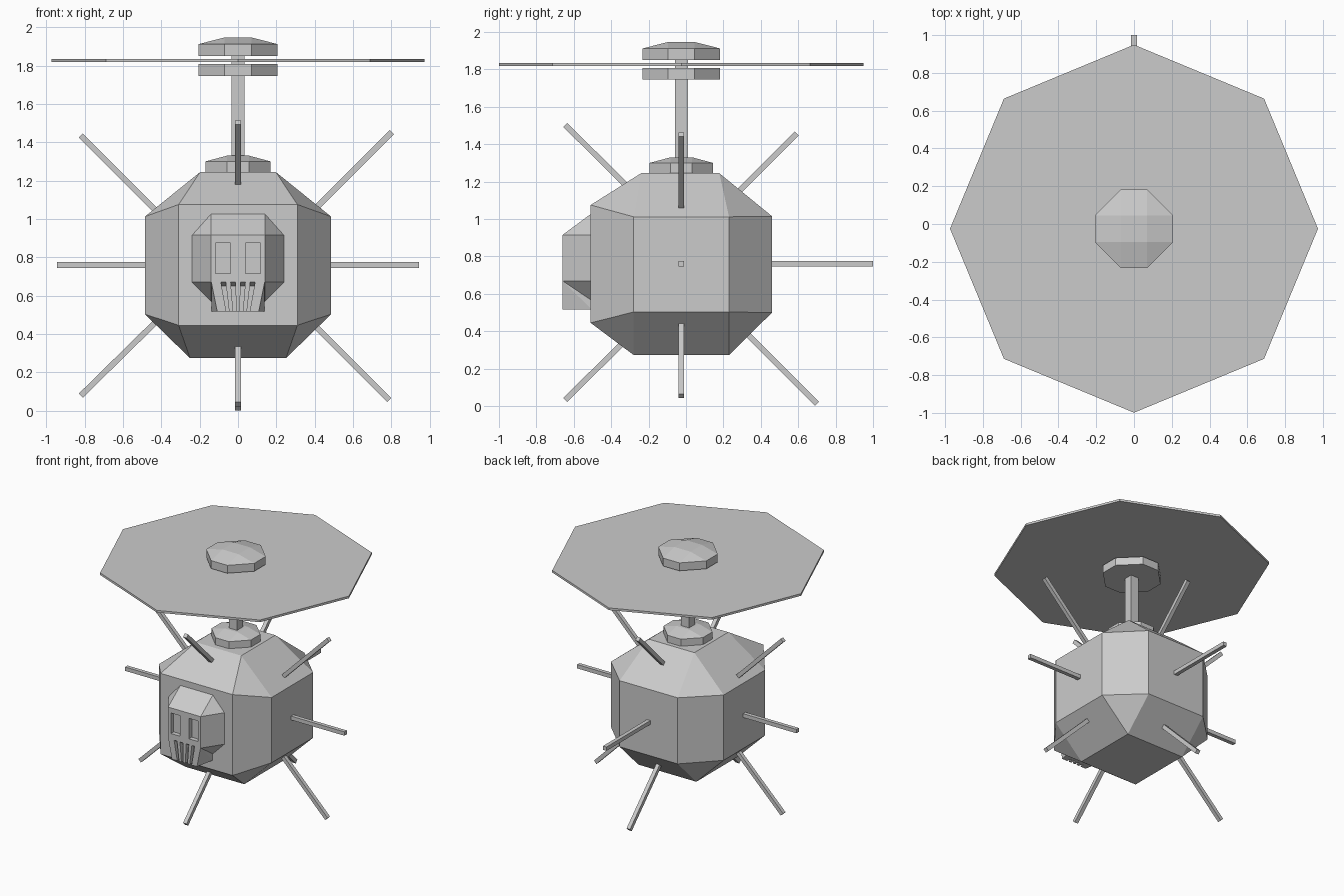
import bpy, bmesh
from mathutils import Vector, Matrix

if "Cube" in bpy.data.objects:
    bpy.data.objects.remove(bpy.data.objects["Cube"])

CY = -0.025  # depth centre of body and rotor


def finish(name, bm):
    bmesh.ops.recalc_face_normals(bm, faces=bm.faces)
    mesh = bpy.data.meshes.new(name)
    bm.to_mesh(mesh)
    bm.free()
    ob = bpy.data.objects.new(name, mesh)
    bpy.context.collection.objects.link(ob)
    return ob


def hull(name, points):
    bm = bmesh.new()
    for p in points:
        bm.verts.new(p)
    bmesh.ops.convex_hull(bm, input=bm.verts)
    bmesh.ops.dissolve_limit(bm, angle_limit=0.01, verts=bm.verts, edges=bm.edges)
    return finish(name, bm)


def box(name, x, y, z):
    return hull(name, [(a, b, c) for a in x for b in y for c in z])


def cap(name, r, f, z0, z1, ztop=None):
    """Square with cut corners, optionally with a faceted crown."""
    ring = [(sx * a, CY + sy * b) for a, b in ((r, f), (f, r))
            for sx in (-1, 1) for sy in (-1, 1)]
    pts = [(x, y, z) for x, y in ring for z in (z0, z1)]
    if ztop:
        pts += [(sx * f, CY + sy * f, ztop) for sx in (-1, 1) for sy in (-1, 1)]
    return hull(name, pts)


def spike(name, a, b, w=0.03):
    a, b = Vector(a), Vector(b)
    d = b - a
    rot = d.to_track_quat('Z', 'Y').to_matrix().to_4x4()
    bm = bmesh.new()
    bmesh.ops.create_cube(bm, size=1, matrix=Matrix.Translation((a + b) / 2) @ rot
                          @ Matrix.Diagonal((w, w, d.length, 1)))
    return finish(name, bm)


def cut(target, cutters):
    for c in cutters:
        c.hide_render = True
        m = target.modifiers.new("cut", 'BOOLEAN')
        m.operation, m.solver, m.object = 'DIFFERENCE', 'EXACT', c
    bpy.context.view_layer.objects.active = target
    for m in list(target.modifiers):
        bpy.ops.object.modifier_apply(modifier=m.name)
    for c in cutters:
        bpy.data.objects.remove(c)


# Body: six flat panels joined by bevel facets and corner triangles
body = []
for s in (-1, 1):
    body += [(s * .31, -.51, z) for z in (.445, 1.075)]
    body += [(s * .25, .46, z) for z in (.5, 1.015)]
    body += [(s * .486, y, z) for y in (-.28, .23) for z in (.503, 1.012)]
    body += [(s * .197, y, 1.245) for y in (-.24, .178)]
    body += [(s * .25, y, .273) for y in (-.28, .23)]
hull("body", body)

# Mast, collar, hubs and rotor disc
cap("mast_collar", .17, .058, 1.24, 1.30, 1.33)
box("mast", (-.034, .034), (CY - .035, CY + .035), (1.3, 1.87))
cap("lower_hub", .207, .07, 1.747, 1.808)
cap("upper_hub", .207, .07, 1.85, 1.912, 1.947)
bm = bmesh.new()
bmesh.ops.create_cone(bm, cap_ends=True, segments=8, radius1=.974, radius2=.974,
                      depth=.017, matrix=Matrix.Translation((0, CY, 1.827)))
finish("rotor_disc", bm)

# Skull-like face plate with eye sockets
face = []
for s in (-1, 1):
    face += [(s * .14, -.66, z) for z in (.67, .915)]
    face += [(s * .243, -.505, z) for z in (.67, .915)]
    face += [(s * .14, -.505, z) for z in (.565, 1.03)]
skull = hull("face_plate", face)
cut(skull, [box("eye_cutter", (x - .039, x + .039), (-.7, -.625), (.715, .875))
            for x in (-.078, .078)])

# Tapered jaw with grooves between the teeth
jaw = []
for s in (-1, 1):
    jaw += [(s * .139, -.66, .67), (s * .139, -.505, .67),
            (s * .108, -.66, .517), (s * .139, -.505, .517)]
jaw = hull("jaw", jaw)
grooves = []
for t in (-.078, -.026, .026, .078):
    grooves.append(hull("groove_cutter", [
        (x, y, z) for y in (-.7, -.63)
        for x, z in ((t - .013, .68), (t + .013, .68),
                     (t * .66 - .007, .5), (t * .66 + .007, .5))]))
cut(jaw, grooves)

# Spikes: sides and back
for side, s in (("left", -1), ("right", 1)):
    spike(f"{side}_spike", (s * .4, CY, .76), (s * .945, CY, .76))
spike("back_spike", (0, .4, .76), (0, 1.0, .76))

# Diagonal spikes: (inner, outer) as horizontal offset and height
for name, a, b in (("upper_left", (-.35, .965), (-.82, 1.435)),
                   ("upper_right", (.35, 1.0), (.803, 1.453)),
                   ("lower_left", (-.35, .54), (-.82, .078)),
                   ("lower_right", (.34, .505), (.79, .055))):
    spike(name + "_spike", (a[0], CY, a[1]), (b[0], CY, b[1]))
for name, a, b in (("upper_front", (-.22, 1.08), (-.645, 1.503)),
                   ("upper_back", (.2, 1.065), (.592, 1.457)),
                   ("lower_front", (-.25, .425), (-.645, .033)),
                   ("lower_back", (.25, .462), (.7, .012))):
    spike(name + "_spike", (0, *a), (0, *b))
